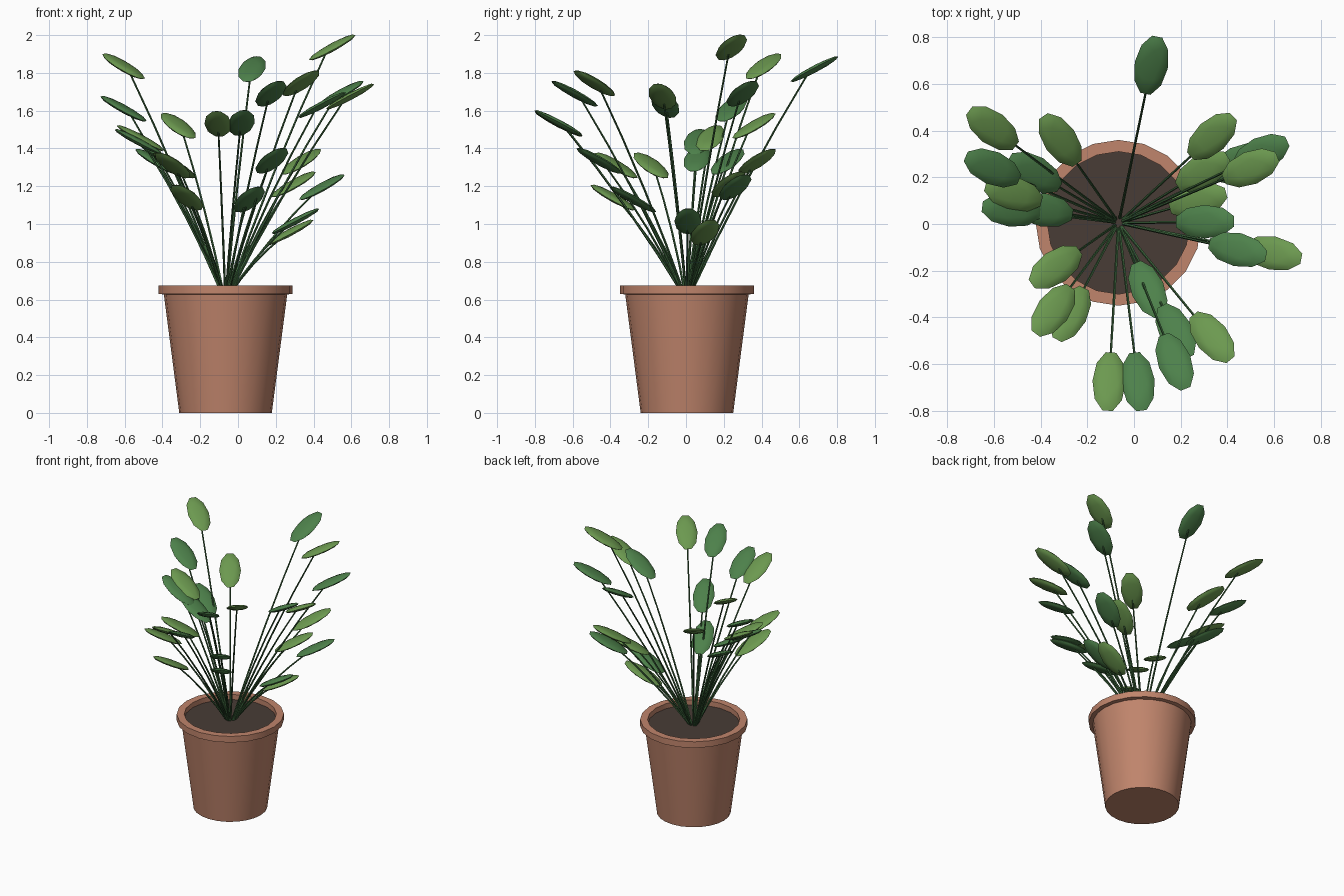
import bpy, bmesh, math
from mathutils import Vector, Matrix

if "Cube" in bpy.data.objects:
    bpy.data.objects.remove(bpy.data.objects["Cube"])

CX, CY = -0.066, 0.005      # plant axis
SOIL_Z = 0.61


def material(name, rgb):
    m = bpy.data.materials.new(name)
    m.diffuse_color = (*rgb, 1)
    m.use_nodes = True
    m.node_tree.nodes["Principled BSDF"].inputs["Base Color"].default_value = m.diffuse_color
    return m


terracotta = material("terracotta", (0.53, 0.235, 0.15))
earth = material("earth", (0.065, 0.045, 0.037))
light_green = material("light_green", (0.15, 0.32, 0.08))
deep_green = material("deep_green", (0.075, 0.22, 0.07))
stem_green = material("stem_green", (0.045, 0.13, 0.045))


def finish(name, bm, mat):
    bmesh.ops.recalc_face_normals(bm, faces=bm.faces)
    me = bpy.data.meshes.new(name)
    bm.to_mesh(me)
    bm.free()
    ob = bpy.data.objects.new(name, me)
    bpy.context.collection.objects.link(ob)
    me.materials.append(mat)
    bpy.ops.object.select_all(action='DESELECT')
    ob.select_set(True)
    bpy.context.view_layer.objects.active = ob
    bpy.ops.object.shade_smooth_by_angle(angle=math.radians(35))
    return ob


def lathe(name, profile, mat, sides=20, closed=False):
    """Spin an (r, z) profile about the plant axis and cap open ends."""
    bm = bmesh.new()
    rings = [[bm.verts.new((CX + r * math.cos(2 * math.pi * i / sides),
                            CY + r * math.sin(2 * math.pi * i / sides), z))
              for i in range(sides)] for r, z in profile]
    pairs = list(zip(rings, rings[1:]))
    if closed:
        pairs.append((rings[-1], rings[0]))
    for a, b in pairs:
        for i in range(sides):
            j = (i + 1) % sides
            bm.faces.new((a[i], a[j], b[j], b[i]))
    if not closed:
        bm.faces.new(rings[0])
        bm.faces.new(rings[-1])
    return finish(name, bm, mat)


# Pot, rim and soil
lathe("pot_body", [(0.245, 0), (0.327, 0.63)], terracotta, 24)
lathe("pot_rim", [(0.355, 0.63), (0.355, 0.675), (0.305, 0.675), (0.305, 0.625)],
      terracotta, closed=True)
lathe("soil", [(0.308, 0.60), (0.308, 0.638)], earth, 24)


def leaf(name, centre, heading, mat, tilt=0.48):
    """Flattened low-poly ball, long axis pointing outward and up."""
    bm = bmesh.new()
    bmesh.ops.create_icosphere(bm, subdivisions=2, radius=1)
    m = (Matrix.Translation(centre) @ Matrix.Rotation(heading, 4, 'Z')
         @ Matrix.Rotation(-tilt, 4, 'Y') @ Matrix.Diagonal((0.148, 0.072, 0.018, 1)))
    bmesh.ops.transform(bm, matrix=m, verts=bm.verts)
    finish(name, bm, mat)


def stem(name, start, end, sides=5, steps=4):
    """Thin tapered tube with a slight upward bow."""
    bm = bmesh.new()
    axis = (end - start).normalized()
    side = axis.cross(Vector((0, 0, 1))).normalized()
    up = side.cross(axis)
    rings = []
    for k in range(steps + 1):
        t = k / steps
        p = start.lerp(end, t) + up * 0.08 * t * (1 - t)
        r = 0.007 - 0.002 * t
        rings.append([bm.verts.new(p + r * (side * math.cos(a) + up * math.sin(a)))
                      for a in (2 * math.pi * i / sides for i in range(sides))])
    for a, b in zip(rings, rings[1:]):
        for i in range(sides):
            j = (i + 1) % sides
            bm.faces.new((a[i], a[j], b[j], b[i]))
    bm.faces.new(rings[0])
    bm.faces.new(rings[-1])
    finish(name, bm, stem_green)


# Leaf centres, split by leaf shade
light = [(-.61, .41, 1.835), (-.32, .36, 1.52), (-.52, .13, 1.455), (.33, .375, 1.33),
         (.29, .225, 1.21), (.495, .24, 1.935), (.27, .10, .955), (.59, -.125, 1.675),
         (.33, -.485, 1.745), (-.11, -.675, 1.53), (-.35, -.37, 1.31),
         (-.275, -.385, 1.14), (-.34, -.185, 1.31)]
deep = [(.07, .68, 1.82), (-.61, .24, 1.61), (-.43, .22, 1.33), (-.53, .06, 1.435),
        (-.39, .06, 1.345), (.54, .30, 1.69), (.44, .26, 1.195), (.30, .01, 1.015),
        (.44, -.11, 1.63), (.055, -.28, 1.13), (.175, -.46, 1.335),
        (.17, -.59, 1.69), (.013, -.675, 1.535)]

base = Vector((CX, CY, SOIL_Z))
leaves = [(c, light_green) for c in light] + [(c, deep_green) for c in deep]
for n, (c, mat) in enumerate(leaves, 1):
    c = Vector(c) + Vector((0.004, 0, 0))
    heading = math.atan2(c.y - CY, c.x - CX)
    out = Vector((math.cos(heading), math.sin(heading), 0))
    leaf(f"leaf_{n}", c, heading, mat)
    stem(f"stem_{n}", base + out * 0.01, c - out * 0.03 - Vector((0, 0, 0.016)))
